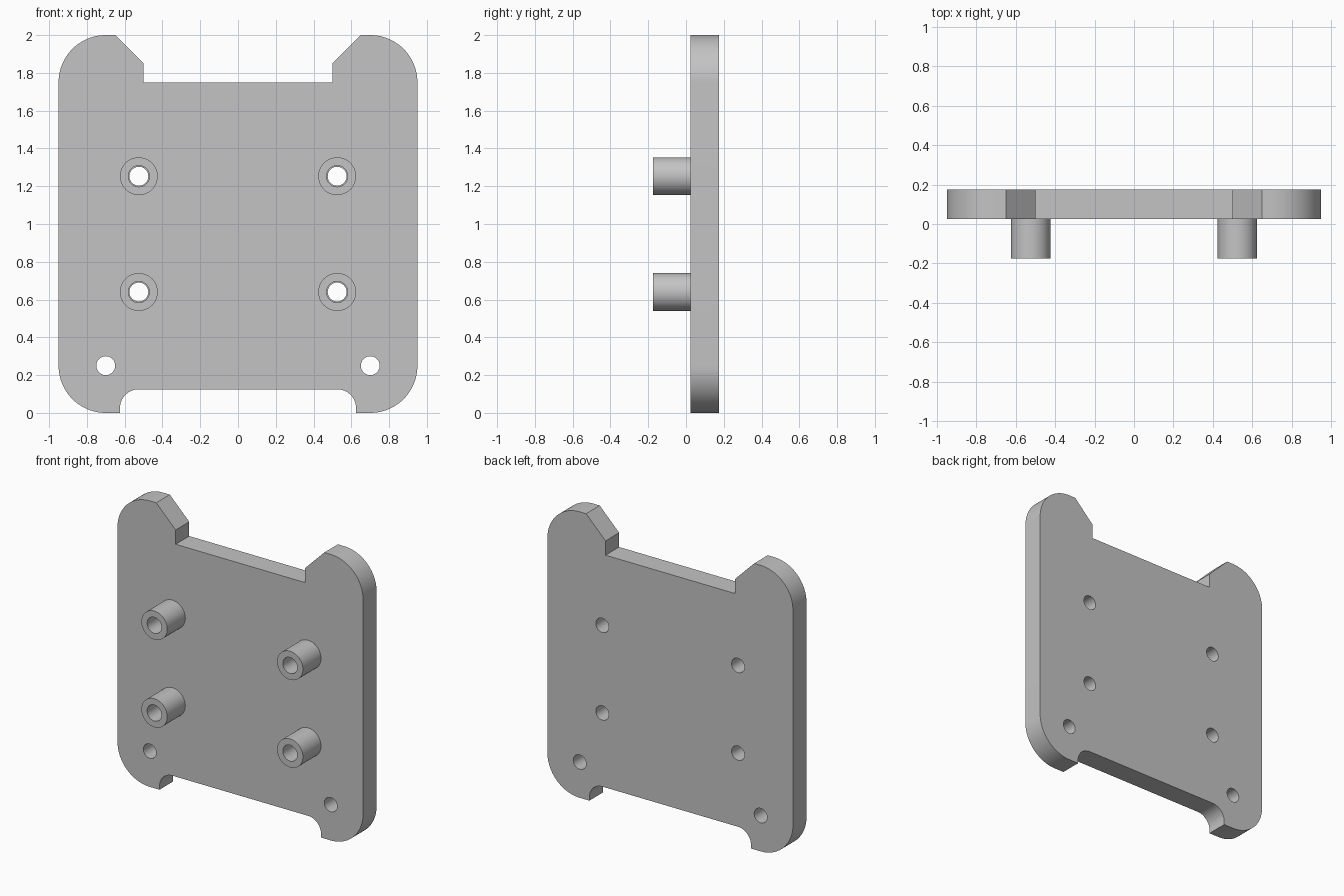
import bpy, bmesh
from math import sin, cos, pi, radians
from mathutils import Matrix

if "Cube" in bpy.data.objects:
    bpy.data.objects.remove(bpy.data.objects["Cube"], do_unlink=True)

grey = bpy.data.materials.new("plain grey")
grey.use_nodes = True
COLOUR = (0.55, 0.55, 0.55, 1)
grey.diffuse_color = COLOUR
grey.node_tree.nodes["Principled BSDF"].inputs["Base Color"].default_value = COLOUR


def arc(cx, cz, r, start, end, steps=24):
    angles = [radians(start + (end - start) * i / steps) for i in range(steps + 1)]
    return [(cx + r * cos(a), cz + r * sin(a)) for a in angles]


def circle(cx, cz, r):
    return arc(cx, cz, r, 0, 360, 48)[:-1]


def extrude_profile(name, loops, y_front, y_back):
    """Extrude x-z loops (outline first, then holes) along y."""
    curve = bpy.data.curves.new(name + " profile", "CURVE")
    curve.dimensions = "2D"
    curve.fill_mode = "BOTH"
    curve.extrude = (y_back - y_front) / 2
    for loop in loops:
        spline = curve.splines.new("POLY")
        spline.points.add(len(loop) - 1)
        for point, (x, z) in zip(spline.points, loop):
            point.co = (x, z, 0, 1)
        spline.use_cyclic_u = True
    obj = bpy.data.objects.new(name, curve)
    bpy.context.collection.objects.link(obj)
    bpy.ops.object.select_all(action="DESELECT")
    obj.select_set(True)
    bpy.context.view_layer.objects.active = obj
    bpy.ops.object.convert(target="MESH")
    obj = bpy.context.object
    obj.name = name
    # Stand the profile upright and weld the caps to the walls
    bm = bmesh.new()
    bm.from_mesh(obj.data)
    bm.transform(Matrix.Translation((0, (y_front + y_back) / 2, 0)) @ Matrix.Rotation(pi / 2, 4, "X"))
    bmesh.ops.remove_doubles(bm, verts=bm.verts, dist=0.0001)
    bmesh.ops.recalc_face_normals(bm, faces=bm.faces)
    bm.to_mesh(obj.data)
    bm.free()
    obj.data.materials.clear()
    obj.data.materials.append(grey)
    bpy.ops.object.shade_smooth_by_angle(angle=radians(30))
    return obj


# Plate outline: left half from bottom notch up to top notch, then mirrored
half = arc(0.525, 0.025, 0.1, 90, 0, 16)
half += [(0.625, 0)]
half += arc(0.7, 0.25, 0.25, -90, 0)
half += arc(0.7, 1.75, 0.25, 0, 90)
half += [(0.65, 2), (0.5, 1.85), (0.5, 1.75)]
outline = half + [(-x, z) for x, z in reversed(half)]

posts = [(sx * 0.525, z) for sx in (-1, 1) for z in (0.64, 1.253)]
screw_holes = [(sx * 0.7, 0.25) for sx in (-1, 1)]

# Plate with through holes
extrude_profile("plate", [outline] + [circle(x, z, 0.05) for x, z in posts + screw_holes],
                0.025, 0.175)

# Hollow standoffs on the front
for x, z in posts:
    name = ("upper" if z > 1 else "lower") + ("_left" if x > 0 else "_right") + "_standoff"
    extrude_profile(name, [circle(x, z, 0.1), circle(x, z, 0.056)], -0.175, 0.025)
